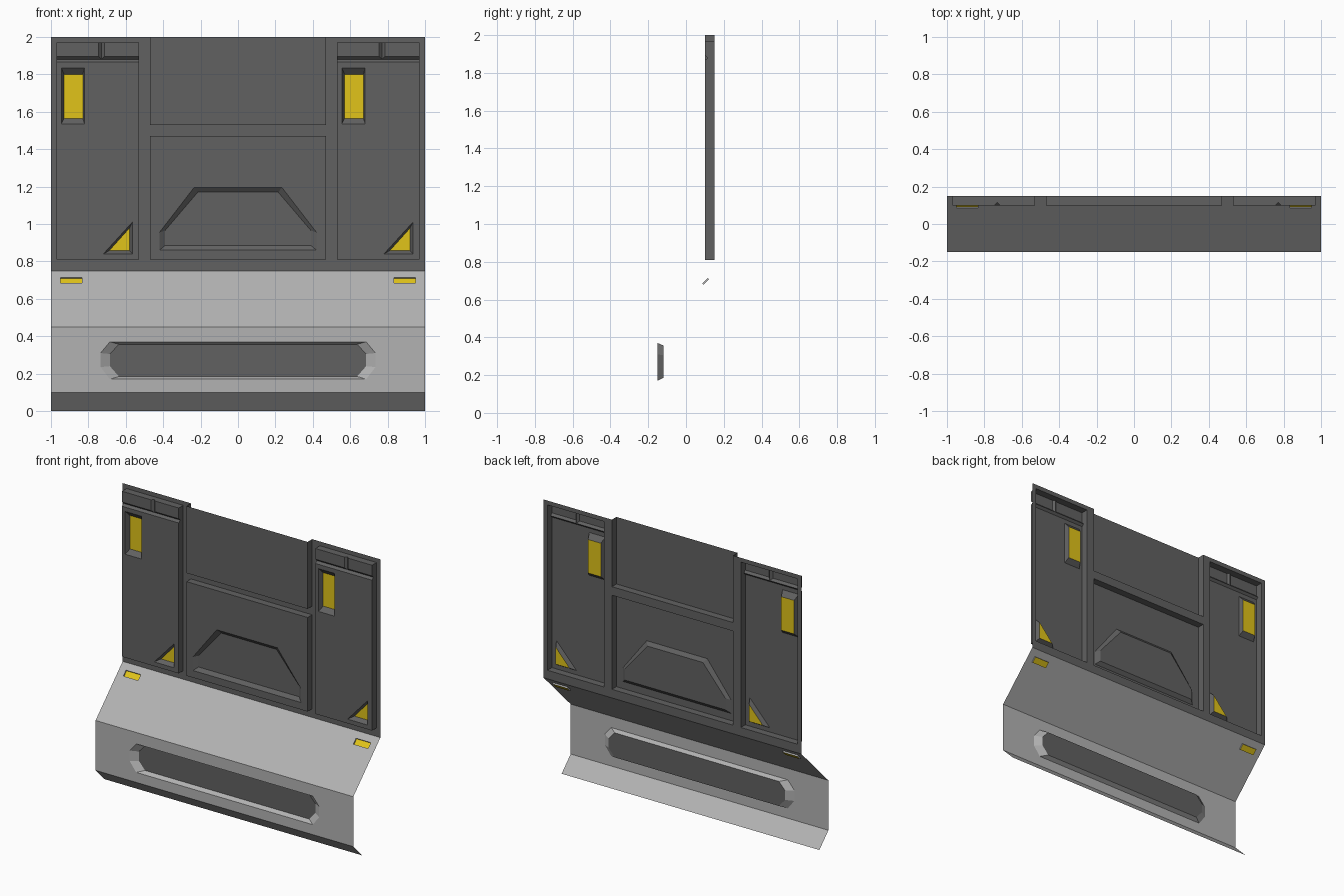
import bpy, bmesh
from mathutils import Vector

if "Cube" in bpy.data.objects:
    bpy.data.objects.remove(bpy.data.objects["Cube"])


def material(name, r, g, b):
    m = bpy.data.materials.new(name)
    m.diffuse_color = (r, g, b, 1)
    m.use_nodes = True
    m.node_tree.nodes["Principled BSDF"].inputs["Base Color"].default_value = m.diffuse_color
    return m


DARK = material("dark_grey", 0.12, 0.12, 0.12)
LIGHT = material("light_grey", 0.45, 0.45, 0.45)
YELLOW = material("yellow", 0.75, 0.55, 0.01)
BACK, FRONT, LOWER = 0.15, 0.10, -0.15      # y of frame, raised panels, lower wall


# --- helpers: outlines are (x, z), counter-clockwise seen from the front ---
def upright(y):
    return lambda p, d=0.0: Vector((p[0], y + d, p[1]))


def slope(p, d=0.0):
    s = d * 0.7071
    return Vector((p[0], p[1] - 0.6 + s, p[1] - s))


def rect(x0, x1, z0, z1):
    return [(x0, z0), (x1, z0), (x1, z1), (x0, z1)]


def shift(pts, dx):
    return [(x + dx, z) for x, z in pts]


def face(bm, pts):
    return bm.faces.new([bm.verts.new(p) for p in pts])


def sheet(bm, place, outer, holes=()):
    """Flat sheet with holes."""
    edges = []
    for loop in [outer, *holes]:
        vs = [bm.verts.new(place(p)) for p in loop]
        edges += [bm.edges.new((vs[i - 1], vs[i])) for i in range(len(vs))]
    n = (place((1, 0)) - place((0, 0))).cross(place((0, 1)) - place((0, 0)))
    made = bmesh.ops.triangle_fill(bm, edges=edges, use_beauty=True, normal=n)
    for f in made["geom"]:
        if isinstance(f, bmesh.types.BMFace):
            f.normal_update()
            if f.normal.dot(n) < 0:
                f.normal_flip()


def walls(bm, place, rim, inner, depth, skip=()):
    n = len(rim)
    for i in range(n):
        if i not in skip:
            j = (i + 1) % n
            face(bm, [place(rim[i]), place(rim[j]), place(inner[j], depth), place(inner[i], depth)])


def finish(bm, name, *mats):
    bmesh.ops.remove_doubles(bm, verts=bm.verts, dist=1e-5)
    me = bpy.data.meshes.new(name)
    bm.to_mesh(me)
    bm.free()
    for m in mats:
        me.materials.append(m)
    ob = bpy.data.objects.new(name, me)
    bpy.context.collection.objects.link(ob)
    return ob


def recess(name, place, rim, inner, depth, mat, floor_mat):
    bm = bmesh.new()
    walls(bm, place, rim, inner, depth)
    face(bm, [place(p, depth) for p in inner]).material_index = 1
    return finish(bm, name, mat, floor_mat)


# --- outlines ---
column = rect(-0.97, -0.53, 0.81, 1.97)
window, window_in = rect(-0.945, -0.82, 1.535, 1.835), rect(-0.93, -0.83, 1.565, 1.80)
corner = [(-0.72, 0.84), (-0.565, 0.84), (-0.565, 1.01)]
corner_in = [(-0.688, 0.858), (-0.58, 0.858), (-0.58, 0.978)]
middle, upper = rect(-0.47, 0.47, 0.81, 1.47), rect(-0.47, 0.47, 1.53, 2.0)
STEP = 1.5                                   # right column is a shifted copy

# --- wall frame ---
bm = bmesh.new()
outer = [(-1, 0.75), (1, 0.75), (1, 2), (0.47, 2), (0.47, 1.53), (-0.47, 1.53), (-0.47, 2), (-1, 2)]
sheet(bm, upright(BACK), outer, [column, shift(column, STEP), middle])
finish(bm, "wall_frame", DARK)

# --- raised side columns with V grooves ---
for side, dx in (("left", 0), ("right", STEP)):
    bm = bmesh.new()
    x0, x1, xm = -0.97 + dx, -0.53 + dx, -0.73 + dx
    zb, zt, zm, g = 0.81, 1.97, 1.88, 0.015
    F, D = FRONT, FRONT + g
    sheet(bm, upright(F), rect(x0, x1, zb, zm - g), [shift(window, dx), shift(corner, dx)])
    sheet(bm, upright(F), rect(x0, xm - g, zm + g, zt))
    sheet(bm, upright(F), rect(xm + g, x1, zm + g, zt))
    # horizontal groove
    face(bm, [(x0, F, zm - g), (x1, F, zm - g), (x1, D, zm), (xm, D, zm), (x0, D, zm)])
    face(bm, [(x0, D, zm), (xm, D, zm), (xm - g, F, zm + g), (x0, F, zm + g)])
    face(bm, [(xm, D, zm), (x1, D, zm), (x1, F, zm + g), (xm + g, F, zm + g)])
    # vertical groove
    face(bm, [(xm - g, F, zm + g), (xm, D, zm), (xm, D, zt), (xm - g, F, zt)])
    face(bm, [(xm, D, zm), (xm + g, F, zm + g), (xm + g, F, zt), (xm, D, zt)])
    # notched sides, top and bottom
    notch = [(F, zb), (F, zm - g), (D, zm), (F, zm + g), (F, zt), (BACK, zt), (BACK, zb)]
    face(bm, [(x0, y, z) for y, z in notch])
    face(bm, [(x1, y, z) for y, z in reversed(notch)])
    face(bm, [(x0, F, zt), (xm - g, F, zt), (xm, D, zt), (xm + g, F, zt),
              (x1, F, zt), (x1, BACK, zt), (x0, BACK, zt)])
    face(bm, [(x0, BACK, zb), (x1, BACK, zb), (x1, F, zb), (x0, F, zb)])
    finish(bm, side + "_column", DARK)
    recess(side + "_window_light", upright(F), shift(window, dx), shift(window_in, dx), 0.03, DARK, YELLOW)
    recess(side + "_corner_light", upright(F), shift(corner, dx), shift(corner_in, dx), 0.03, DARK, YELLOW)

# --- middle panels, the upper one open at the top ---
hexagon = [(-0.42, 0.86), (0.42, 0.86), (0.42, 0.955), (0.235, 1.195), (-0.235, 1.195), (-0.42, 0.955)]
hexagon_in = [(-0.39, 0.885), (0.39, 0.885), (0.39, 0.965), (0.215, 1.17), (-0.215, 1.17), (-0.39, 0.965)]
bm = bmesh.new()
sheet(bm, upright(FRONT), middle, [hexagon])
walls(bm, upright(BACK), middle, middle, FRONT - BACK)
finish(bm, "middle_panel", DARK)
recess("middle_panel_recess", upright(FRONT), hexagon, hexagon_in, 0.02, DARK, DARK)
bm = bmesh.new()
sheet(bm, upright(FRONT), upper)
walls(bm, upright(BACK), upper, upper, FRONT - BACK, skip=(2,))
finish(bm, "upper_panel", DARK)

# --- sloped ledge with lamps ---
lamps = {"left": rect(-0.95, -0.835, 0.685, 0.715), "right": rect(0.835, 0.95, 0.685, 0.715)}
bm = bmesh.new()
sheet(bm, slope, rect(-1, 1, 0.45, 0.75), list(lamps.values()))
finish(bm, "sloped_ledge", LIGHT)
for side, lamp in lamps.items():
    recess(side + "_ledge_lamp", slope, lamp, lamp, 0.01, LIGHT, YELLOW)


# --- lower wall with long slot ---
def octagon(x_out, x_in, z0, z1, z2, z3):
    right = [(x_in, z0), (x_out, z1), (x_out, z2), (x_in, z3)]
    return right + [(-x, z) for x, z in reversed(right)]


slot = octagon(0.735, 0.685, 0.17, 0.235, 0.31, 0.37)
slot_in = octagon(0.685, 0.637, 0.185, 0.24, 0.305, 0.357)
bm = bmesh.new()
sheet(bm, upright(LOWER), rect(-1, 1, 0.1, 0.45), [slot])
finish(bm, "lower_wall", LIGHT)
recess("lower_slot", upright(LOWER), slot, slot_in, 0.03, LIGHT, DARK)

# --- bottom lip folding back ---
bm = bmesh.new()
face(bm, [(-1, -0.05, 0), (1, -0.05, 0), (1, LOWER, 0.1), (-1, LOWER, 0.1)])
finish(bm, "bottom_lip", LIGHT)
